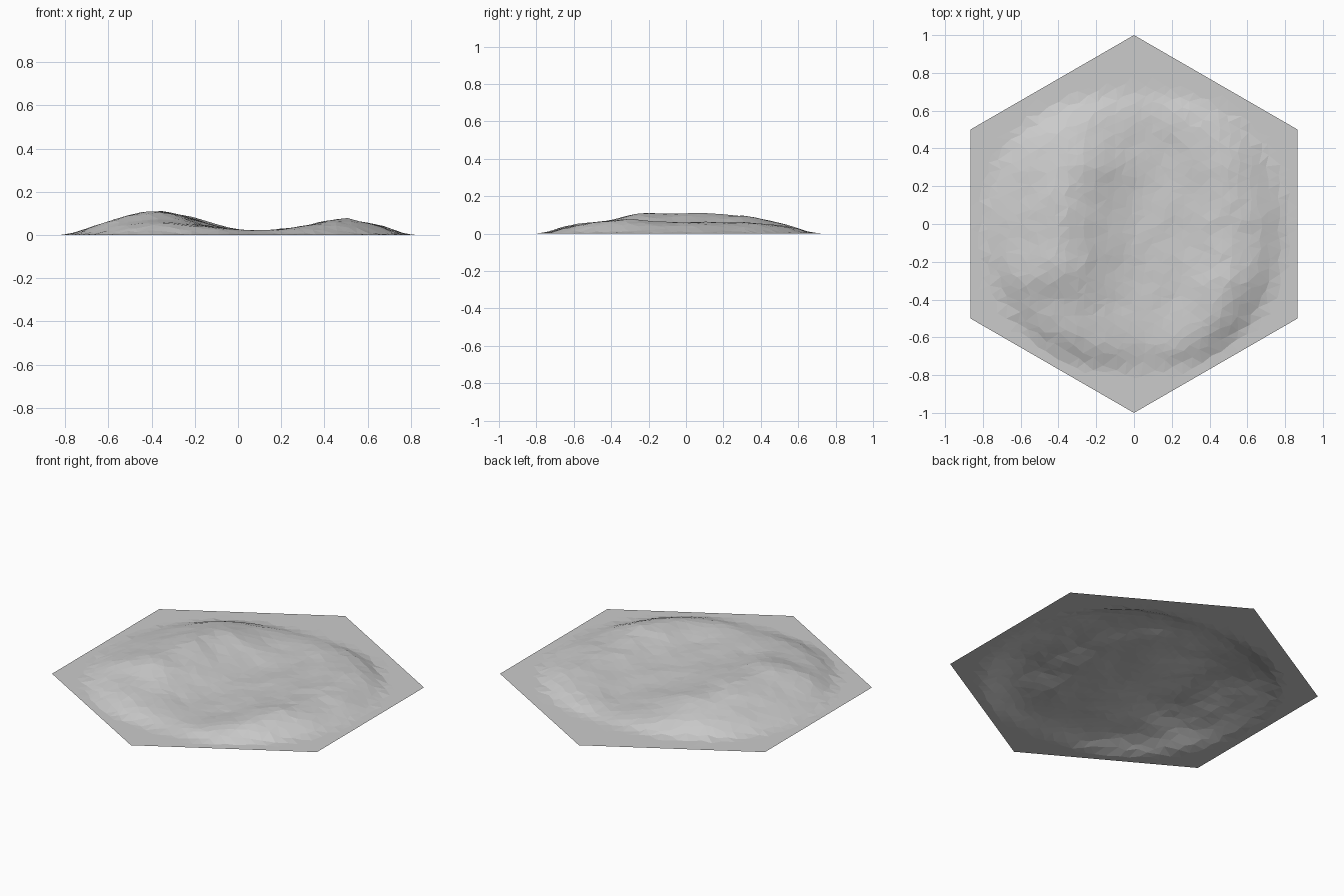
import bpy, bmesh, math, random
from mathutils import Vector, noise

if "Cube" in bpy.data.objects:
    bpy.data.objects.remove(bpy.data.objects["Cube"])

random.seed(4)
N = 17                                   # lattice steps from centre to corner


def lerp_table(table, t):
    """Linear interpolation through (position, value) pairs."""
    if t <= table[0][0]:
        return table[0][1]
    for (a, va), (b, vb) in zip(table, table[1:]):
        if t <= b:
            return va + (vb - va) * (t - a) / (b - a)
    return table[-1][1]


def smooth(t):
    t = max(0.0, min(1.0, t))
    return t * t * (3 - 2 * t)


# Two ridges running front to back: crest line, crest height, side widths
RIDGES = [
    dict(crest=[(-0.7, -0.28), (-0.3, -0.38), (0, -0.37), (0.3, -0.33), (0.7, -0.28)],
         height=[(-0.78, 0), (-0.68, 0.02), (-0.6, 0.032), (-0.4, 0.055), (-0.3, 0.076),
                 (-0.2, 0.09), (0.05, 0.09), (0.27, 0.077), (0.4, 0.056), (0.55, 0.028),
                 (0.68, 0)],
         left=0.45, right=0.40),
    dict(crest=[(-0.7, 0.36), (-0.3, 0.49), (0.1, 0.5), (0.4, 0.45), (0.7, 0.32)],
         height=[(-0.78, 0), (-0.7, 0.018), (-0.5, 0.038), (-0.3, 0.054), (-0.18, 0.045),
                 (0, 0.048), (0.15, 0.04), (0.3, 0.044), (0.45, 0.035), (0.6, 0.02),
                 (0.7, 0)],
         left=0.30, right=0.31),
]


def height(x, y):
    # low mound filling most of the tile, steeper bank at the front
    ry = 0.72 if y > 0 else 0.80
    r = math.hypot(x / 0.83, y / ry)
    mask = smooth((1 - r) / 0.2)
    z = 0.019 * mask
    for k in RIDGES:
        d = x - lerp_table(k["crest"], y)
        w = k["right"] if d > 0 else k["left"]
        z += lerp_table(k["height"], y) * smooth(1 - abs(d) / w) * smooth((1 - r) / 0.12 + 0.2)
    # rocky unevenness, stronger on the slopes
    n = noise.noise(Vector((x * 5, y * 5, 1.7))) + 0.5 * noise.noise(Vector((x * 11, y * 11, 5.2)))
    return max(0.0, z + n * (0.005 * mask + 0.07 * z) * mask)


# Hexagonal terrain tile on a triangular lattice
bm = bmesh.new()
verts = {}
for q in range(-N, N + 1):
    for r in range(-N, N + 1):
        if abs(q + r) > N:
            continue
        x, y = q * math.sqrt(0.75) / N, (q * 0.5 + r) / N
        if max(abs(q), abs(r), abs(q + r)) < N:
            x += random.uniform(-0.016, 0.016)
            y += random.uniform(-0.016, 0.016)
            z = height(x, y)
        else:
            z = 0.0
        verts[q, r] = bm.verts.new((x, y, z))
for (q, r), v in verts.items():
    for tri in (((q + 1, r), (q, r + 1)), ((q, r + 1), (q - 1, r + 1))):
        if all(c in verts for c in tri):
            bm.faces.new((v, verts[tri[0]], verts[tri[1]]))

mesh = bpy.data.meshes.new("hex_hill_terrain")
bm.to_mesh(mesh)
bm.free()
tile = bpy.data.objects.new("hex_hill_terrain", mesh)
bpy.context.collection.objects.link(tile)

stone = bpy.data.materials.new("stone grey")
stone.diffuse_color = (0.6, 0.6, 0.6, 1)
stone.use_nodes = True
stone.node_tree.nodes["Principled BSDF"].inputs["Base Color"].default_value = stone.diffuse_color
mesh.materials.append(stone)
